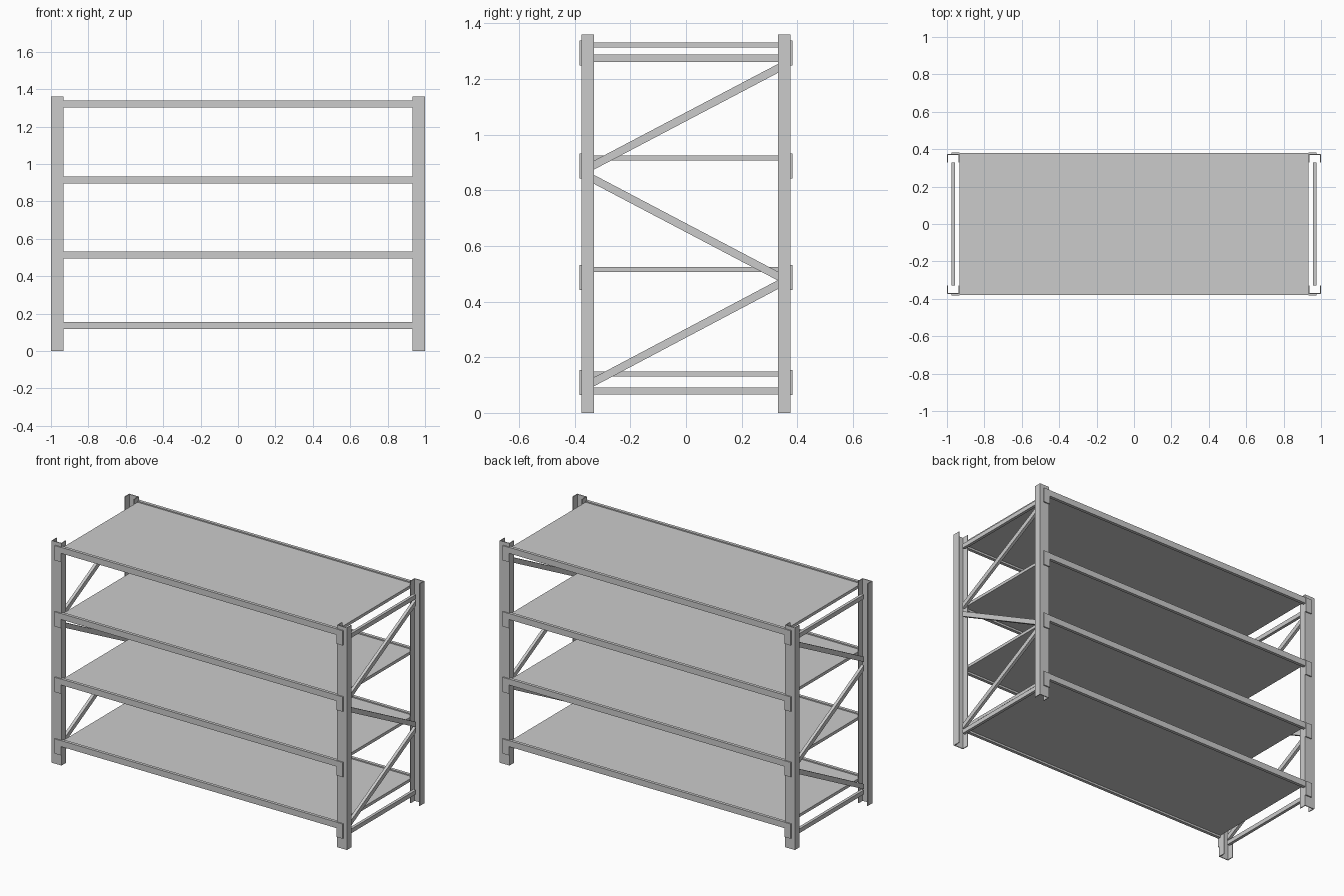
import bpy, math

if "Cube" in bpy.data.objects:
    bpy.data.objects.remove(bpy.data.objects["Cube"])

H = 1.36            # post height
PX0, PX1 = 0.933, 1.0   # post extent in x
PY0, PY1 = 0.33, 0.375  # post extent in y
T = 0.005           # sheet thickness


def mesh_obj(name, verts, faces):
    me = bpy.data.meshes.new(name)
    me.from_pydata(verts, [], faces)
    me.update()
    ob = bpy.data.objects.new(name, me)
    bpy.context.collection.objects.link(ob)
    return ob


def box(name, x, y, z):
    """Box from (min, max) pairs."""
    v = [(a, b, c) for c in z for b in y for a in x]
    f = [(0, 2, 3, 1), (4, 5, 7, 6), (0, 1, 5, 4),
         (2, 6, 7, 3), (0, 4, 6, 2), (1, 3, 7, 5)]
    return mesh_obj(name, v, f)


def extrude_z(name, pts, z0, z1):
    """Prism from a counter-clockwise outline."""
    n = len(pts)
    v = [(x, y, z) for z in (z0, z1) for x, y in pts]
    f = [tuple(reversed(range(n))), tuple(range(n, 2 * n))]
    f += [(i, (i + 1) % n, n + (i + 1) % n, n + i) for i in range(n)]
    return mesh_obj(name, v, f)


def mirror(ob, x=False, y=False):
    m = ob.modifiers.new("mirror", 'MIRROR')
    m.use_axis = (x, y, False)
    m.use_mirror_merge = False


# Corner posts: C channels open towards the middle of the rack
channel = [(PX0, PY0), (PX0 + T, PY0), (PX0 + T, PY1 - T), (PX1 - T, PY1 - T),
           (PX1 - T, PY0), (PX1, PY0), (PX1, PY1), (PX0, PY1)]
mirror(extrude_z("corner_post", channel, 0, H), x=True, y=True)

# Four shelves: deck, front/back beams, and beam end brackets
for i, top in enumerate((0.155, 0.532, 0.933, 1.338), 1):
    box(f"shelf_deck_{i}", (-PX0, PX0), (-0.363, 0.363), (top - 0.025, top - 0.007))
    beam = box(f"shelf_beam_{i}", (-0.935, 0.935), (0.361, 0.38), (top - 0.037, top))
    mirror(beam, y=True)
    bracket = box(f"beam_bracket_{i}", (PX0, 0.976), (PY1 - 0.001, 0.382), (top - 0.09, top))
    mirror(bracket, x=True, y=True)

# End frame bracing
BX = (0.957, 0.975)
for name, z in (("bottom", 0.079), ("top", 1.275)):
    mirror(box(f"{name}_cross_brace", BX, (-PY0, PY0), (z - 0.013, z + 0.013)), x=True)

# Zigzag diagonals, ends cut vertically at the posts
h = 0.016
for i, (za, zb) in enumerate(((0.112, 0.461), (0.839, 0.492), (0.891, 1.238)), 1):
    brace = box(f"diagonal_brace_{i}", BX, (-PY0, PY0), (-h, h))
    for v in brace.data.vertices:
        v.co.z += za if v.co.y < 0 else zb
    mirror(brace, x=True)
